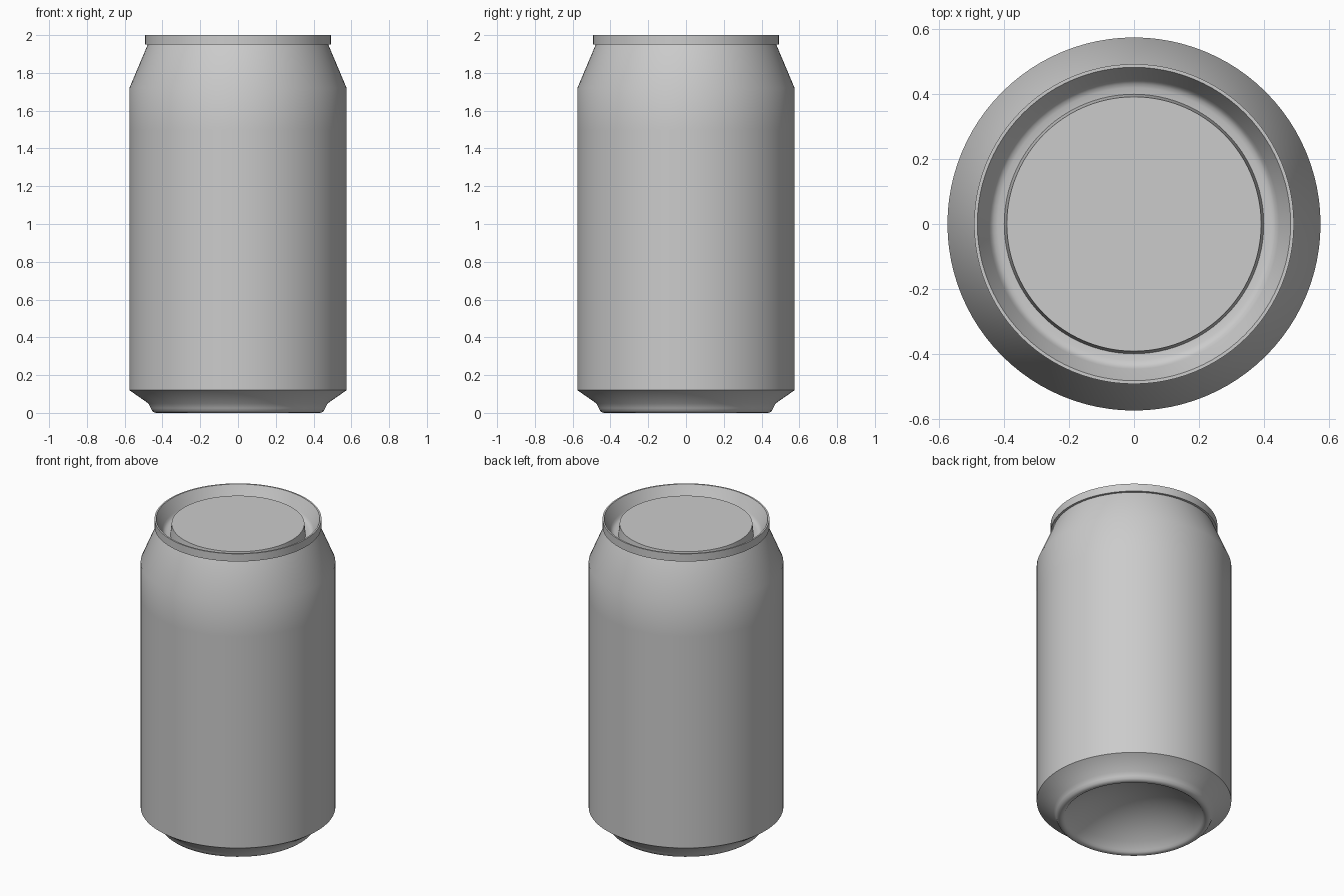
import bpy
import bmesh
import math

if "Cube" in bpy.data.objects:
    bpy.data.objects.remove(bpy.data.objects["Cube"], do_unlink=True)

SEGMENTS = 96

# One plain metal colour
metal = bpy.data.materials.new("grey metal")
metal.use_nodes = True
grey = (0.6, 0.6, 0.6, 1)
metal.diffuse_color = grey
metal.node_tree.nodes["Principled BSDF"].inputs["Base Color"].default_value = grey


def lathe(name, profile):
    """Spin a (radius, height) profile, listed from bottom to top on the outside."""
    bm = bmesh.new()
    verts = [bm.verts.new((r, 0, z)) for r, z in profile]
    edges = [bm.edges.new(pair) for pair in zip(verts, verts[1:])]
    bmesh.ops.spin(bm, geom=verts + edges, cent=(0, 0, 0), axis=(0, 0, 1),
                   angle=2 * math.pi, steps=SEGMENTS)
    bmesh.ops.remove_doubles(bm, verts=bm.verts, dist=0.0005)
    bmesh.ops.recalc_face_normals(bm, faces=bm.faces)
    mesh = bpy.data.meshes.new(name)
    bm.to_mesh(mesh)
    bm.free()
    mesh.materials.append(metal)
    obj = bpy.data.objects.new(name, mesh)
    bpy.context.collection.objects.link(obj)
    bpy.ops.object.select_all(action="DESELECT")
    obj.select_set(True)
    bpy.context.view_layer.objects.active = obj
    bpy.ops.object.shade_smooth_by_angle(angle=math.radians(32))
    return obj


# Hollow dome under the base, as an arc of a sphere from centre to edge
dome_radius, dome_depth, dome_edge = 0.405, 0.16, 0.018
sphere = (dome_radius ** 2 + dome_depth ** 2) / (2 * dome_depth)
dome = []
for i in range(11):
    r = dome_radius * i / 10
    dome.append((r, dome_edge + dome_depth - sphere + math.sqrt(sphere ** 2 - r ** 2)))

# Rounded foot ring, base chamfer, straight wall and tapered shoulder
foot = [(0.412, 0.008), (0.422, 0.002), (0.433, 0), (0.445, 0.003),
        (0.455, 0.011), (0.462, 0.025), (0.474, 0.05)]
wall = [(0.575, 0.12), (0.575, 1.5), (0.575, 1.72), (0.478, 1.95)]

# Rolled rim, sunken groove and raised lid panel
rim = [(0.493, 1.95), (0.493, 2), (0.483, 2)]
groove = [(0.447, 1.925), (0.441, 1.914), (0.432, 1.906), (0.42, 1.902), (0.4, 1.9)]
lid = [(0.392, 1.967), (0, 1.967)]

lathe("can", dome + foot + wall + rim + groove + lid)
